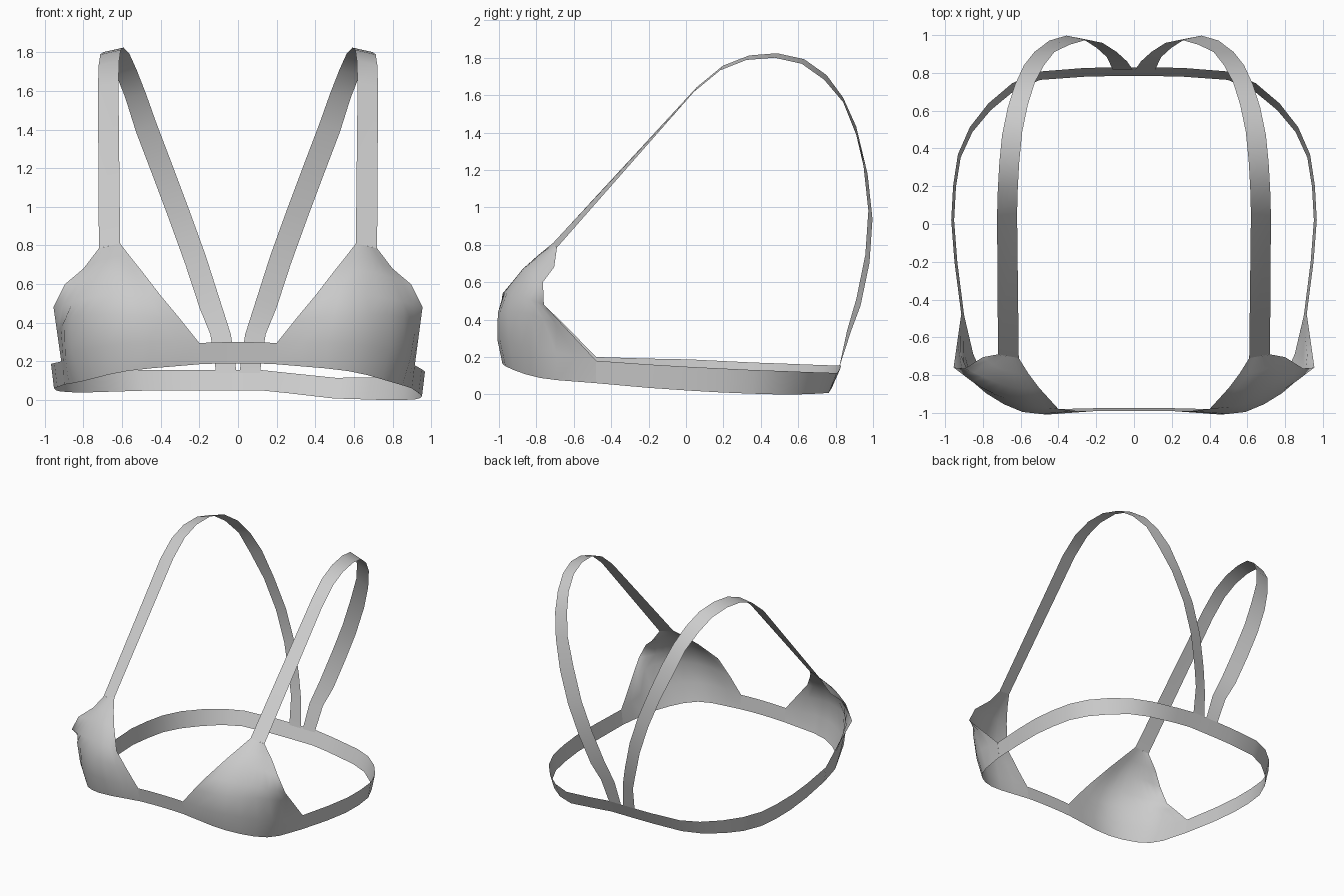
import bpy
from mathutils import Vector


def clamp(v):
    return max(0.0, min(1.0, v))


def skew(p):
    # the underband sits a little higher on the left than on the right
    x, y, z = p
    k = clamp(y + 0.98) * clamp((0.45 - x) / 0.3) * clamp((0.5 - z) / 0.2)
    return (x, y, z + 0.04 * k)


def spline(pts, n):
    # Catmull-Rom curve through the points, n steps per span
    p = [Vector(q) for q in pts]
    p = [2 * p[0] - p[1]] + p + [2 * p[-1] - p[-2]]
    out = []
    for i in range(1, len(p) - 2):
        a, b, c, d = p[i - 1:i + 3]
        for s in range(n):
            t = s / n
            out.append(0.5 * (2 * b + (c - a) * t + (2 * a - 5 * b + 4 * c - d) * t * t
                              + (3 * b - a - 3 * c + d) * t ** 3))
    return out + [p[-2]]


def sheet(name, rows, side=1):
    # open surface through equal-length rows; side = -1 mirrors it in x
    w = len(rows[0])
    verts = [skew((side * x, y, z)) for r in rows for x, y, z in r]
    faces = []
    for r in range(len(rows) - 1):
        for c in range(w - 1):
            i = r * w + c
            f = (i, i + 1, i + w + 1, i + w)
            faces.append(f if side > 0 else f[::-1])
    me = bpy.data.meshes.new(name)
    me.from_pydata(verts, [], faces)
    me.shade_smooth()
    ob = bpy.data.objects.new(name, me)
    bpy.context.collection.objects.link(ob)
    return ob


# cup: rows from the lower edge to the strap, each from inner to outer edge
cup = [
    [(.2, -.975, .185), (.57, -.965, .15), (.81, -.78, .088), (.9, -.48, .06)],
    [(.2, -.99, .295), (.58, -.995, .29), (.86, -.79, .245), (.915, -.48, .18)],
    [(.3, -.99, .42), (.59, -.995, .44), (.86, -.83, .43), (.935, -.62, .33)],
    [(.4, -.98, .54), (.59, -.955, .55), (.80, -.87, .52), (.955, -.76, .48)],
    [(.5, -.87, .67), (.62, -.87, .67), (.75, -.83, .65), (.895, -.765, .6)],
    [(.56, -.79, .745), (.64, -.785, .74), (.72, -.76, .72), (.80, -.705, .68)],
    [(.61, -.71, .81), (.647, -.703, .802), (.683, -.697, .793), (.72, -.69, .785)],
]
cup_rows = [spline(r, 3) for r in cup]

# shoulder strap: centre line from cup over the shoulder to the back
strap = [
    (.665, -.70, .797), (.672, .05, 1.63), (.668, .19, 1.745), (.66, .33, 1.80),
    (.645, .48, 1.812), (.615, .625, 1.78), (.577, .745, 1.695), (.53, .84, 1.575),
    (.475, .91, 1.41), (.395, .96, 1.2), (.305, .986, .96), (.22, .97, .725),
    (.145, .922, .49), (.09, .872, .3), (.06, .818, .1),
]
strap_rows = []
for i, (x, y, z) in enumerate(strap):
    dz = 0.0 if i > 12 else 0.012 if i < 8 else 0.022
    dy = 0.0 if i == 14 else -0.011 if i > 8 else 0.007 if i < 7 else 0.0
    strap_rows.append([(x - .053, y + dy, z + dz), (x + .053, y - dy, z - dz)])
strap_rows[0] = [cup_rows[-1][0], cup_rows[-1][-1]]

for label, s in (("right", 1), ("left", -1)):
    sheet(label + "_cup", cup_rows, s)
    sheet(label + "_strap", strap_rows, s)

# front bridge between the cups
xs = (-.2, -.1, 0, .1, .2)
sheet("front_bridge", [[(x, -.975, .19 - .12 * x * x) for x in xs],
                       [(x, -.99, .30 - .12 * x * x) for x in xs]])

# underband: x, y, bottom z, top z, lean, from the right cup to the middle back
half = [
    (.907, -.48, .06, .18, 0), (.943, -.2, .035, .16, 0), (.96, .02, .02, .147, 0),
    (.95, .2, .01, .138, .003), (.925, .36, .004, .13, .008), (.862, .5, 0, .125, .013),
    (.765, .62, 0, .12, .018), (.64, .725, .004, .116, .02), (.5, .785, .008, .115, .022),
    (.26, .803, .01, .115, .023), (.12, .806, .01, .115, .023), (0, .806, .01, .115, .023),
]
loop = half + [(-x, y, a, b, l) for x, y, a, b, l in half[-2::-1]]
# upper edge flares slightly outward at the sides as well
sheet("underband", [[(x * .992, y - l, a) for x, y, a, b, l in loop],
                    [(x * 1.008, y + l, b) for x, y, a, b, l in loop]])
